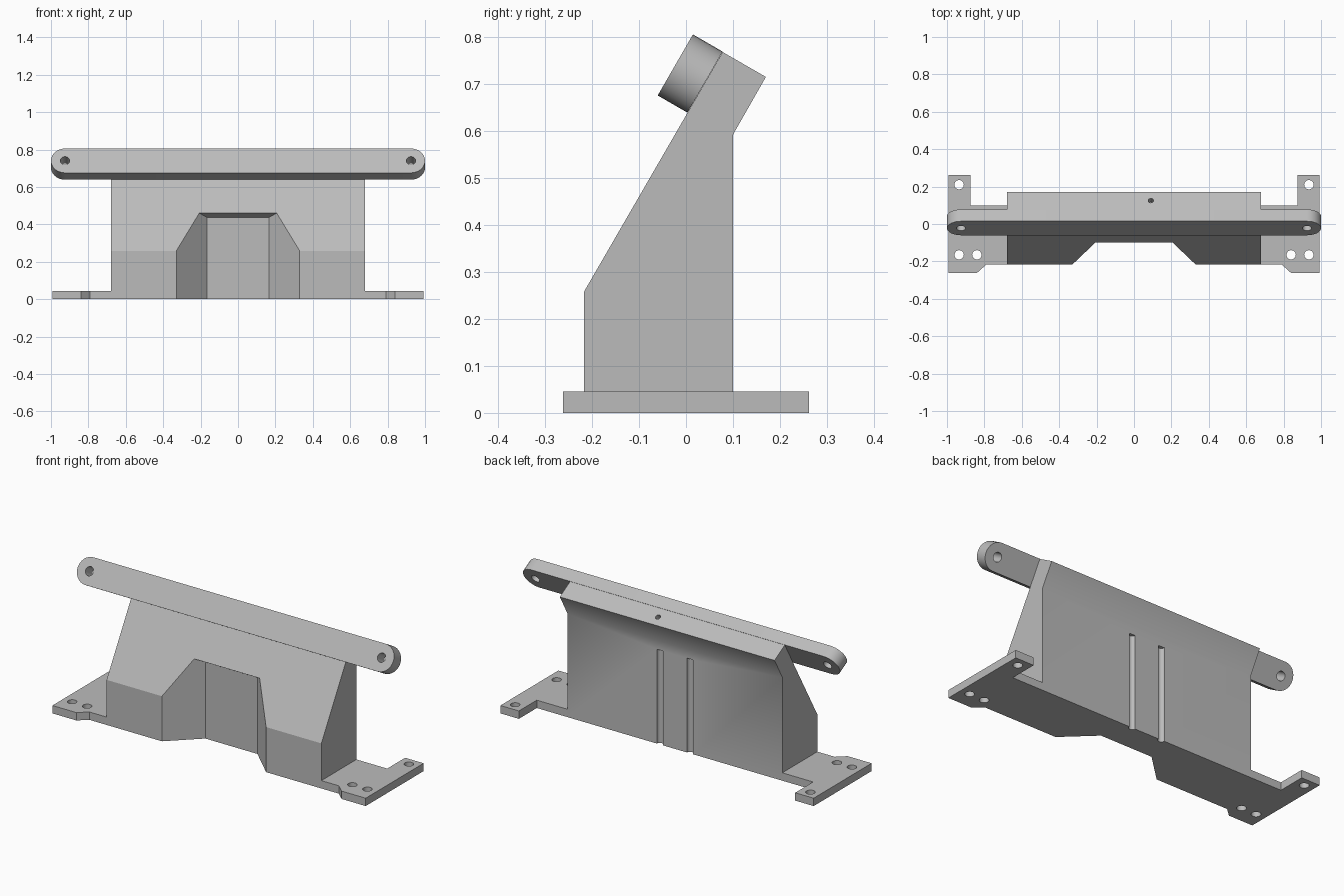
import bpy, bmesh, math
from mathutils import Vector, Matrix

if "Cube" in bpy.data.objects:
    bpy.data.objects.remove(bpy.data.objects["Cube"])

grey = bpy.data.materials.new("light_grey")
grey.diffuse_color = (0.5, 0.5, 0.5, 1)
grey.use_nodes = True
grey.node_tree.nodes["Principled BSDF"].inputs["Base Color"].default_value = grey.diffuse_color


def prism(name, pts, depth, matrix=Matrix()):
    """Extrude a flat outline along local z, then place it."""
    bm = bmesh.new()
    face = bm.faces.new([bm.verts.new((x, y, 0)) for x, y in pts])
    ext = bmesh.ops.extrude_face_region(bm, geom=[face])
    top = [v for v in ext["geom"] if isinstance(v, bmesh.types.BMVert)]
    bmesh.ops.translate(bm, verts=top, vec=(0, 0, depth))
    bmesh.ops.recalc_face_normals(bm, faces=bm.faces)
    bm.transform(matrix)
    if matrix.determinant() < 0:
        bmesh.ops.reverse_faces(bm, faces=bm.faces)
    mesh = bpy.data.meshes.new(name)
    bm.to_mesh(mesh)
    bm.free()
    mesh.materials.append(grey)
    obj = bpy.data.objects.new(name, mesh)
    bpy.context.collection.objects.link(obj)
    return obj


def circle(cx, cy, r, n=24):
    return [(cx + r * math.cos(2 * math.pi * i / n),
             cy + r * math.sin(2 * math.pi * i / n)) for i in range(n)]


def cut(obj, cutter):
    """Subtract a cutter and discard it."""
    mod = obj.modifiers.new("cut", 'BOOLEAN')
    mod.operation = 'DIFFERENCE'
    mod.solver = 'EXACT'
    mod.object = cutter
    bpy.context.view_layer.objects.active = obj
    bpy.ops.object.modifier_apply(modifier=mod.name)
    bpy.data.objects.remove(cutter, do_unlink=True)


def smooth(obj):
    bpy.ops.object.select_all(action='DESELECT')
    obj.select_set(True)
    bpy.context.view_layer.objects.active = obj
    bpy.ops.object.shade_smooth_by_angle(angle=math.radians(30))


# Main leaning body: side profile (y, z) extruded along x
W = 0.68
side = Matrix(((0, 0, 1, -W), (1, 0, 0, 0), (0, 1, 0, 0), (0, 0, 0, 1)))
body = prism("body", [(-0.217, 0), (0.1, 0), (0.1, 0.592), (0.17, 0.715),
                      (0.078, 0.768), (-0.217, 0.258)], 2 * W, side)

# Front recess with splayed sides and a ceiling square to the slope
recess = prism("recess_cutter", [(-0.435, -0.317), (0.435, -0.317),
                                 (0.165, -0.06), (-0.165, -0.06)], 1,
               Matrix.Translation((0, 0, -0.1)))
for v in recess.data.vertices:
    if v.co.z > 0:
        v.co.z = 0.46 - (v.co.y + 0.1) * 0.577
cut(body, recess)

# Two round vertical grooves in the back
for s in (-1, 1):
    cut(body, prism("groove_cutter", circle(s * 0.095, 0.1, 0.019), 0.64,
                    Matrix.Translation((0, 0, -0.1))))

# Small blind hole in the sloping top
tilt = Matrix.Rotation(math.radians(-30), 4, 'X')
cut(body, prism("pin_hole_cutter", circle(0, 0, 0.014, 16), 0.08,
                Matrix.Translation((0.09, 0.125, 0.74)) @ tilt
                @ Matrix.Translation((0, 0, -0.04))))
smooth(body)

# Mounting feet with bolt holes
for s, label in ((-1, "left"), (1, "right")):
    mirror = Matrix.Diagonal((s, 1, 1, 1))
    foot = prism(label + "_foot",
                 [(W, -0.217), (0.79, -0.217), (0.84, -0.262), (0.992, -0.262),
                  (0.992, 0.262), (0.875, 0.262), (0.875, 0.1), (W, 0.1)],
                 0.045, mirror)
    for x, y in ((0.935, 0.21), (0.935, -0.165), (0.84, -0.165)):
        cut(foot, prism("bolt_cutter", circle(s * x, y, 0.025), 0.2,
                        Matrix.Translation((0, 0, -0.1))))
    smooth(foot)

# Rounded crossbar lying against the slope, with a hole at each end
R, T = 0.075, 0.073
up = Vector((0, 0.5, 0.866))
out = Vector((0, -0.866, 0.5))
frame = Matrix.Translation((0, 0.0405, 0.704)) @ Matrix(
    ((1, 0, 0, 0), (0, up.y, out.y, 0), (0, up.z, out.z, 0), (0, 0, 0, 1)))
arc = [(1 - R + R * math.cos(a), R * math.sin(a))
       for a in (math.pi * (i / 16 - 0.5) for i in range(17))]
bar = prism("crossbar", arc + [(-x, -y) for x, y in arc], T, frame)
for s in (-1, 1):
    cut(bar, prism("bar_hole_cutter", circle(s * (1 - R), 0, 0.025), 0.3,
                   frame @ Matrix.Translation((0, 0, -0.1))))
smooth(bar)
